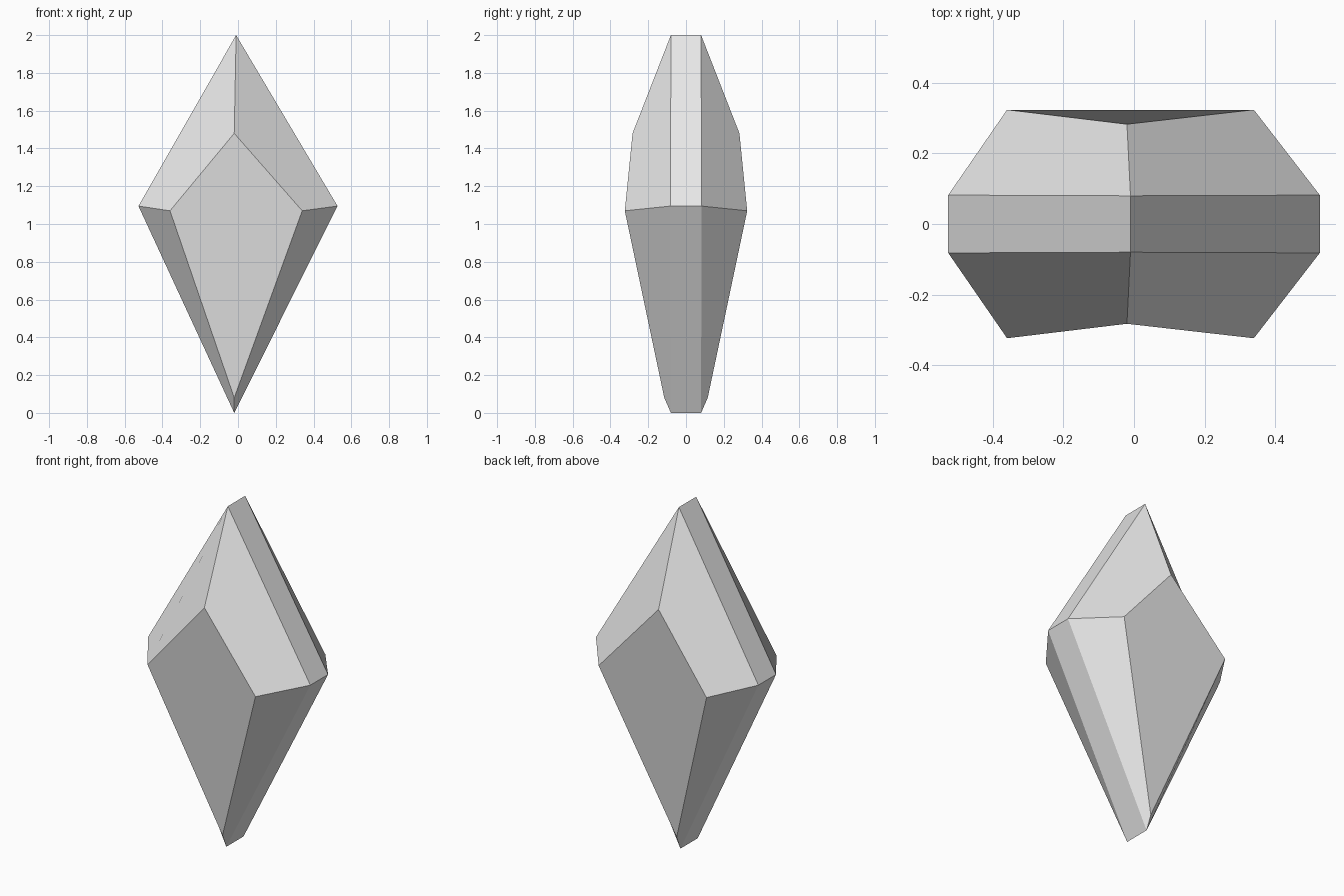
import bpy, bmesh

if "Cube" in bpy.data.objects:
    bpy.data.objects.remove(bpy.data.objects["Cube"])

# Outlines as (x, depth, z): top, right, bottom, left
RIM = [(-0.01, 0.08, 2.0), (0.527, 0.082, 1.095), (-0.02, 0.08, 0.0), (-0.527, 0.082, 1.095)]
TABLE = [(-0.02, 0.283, 1.48), (0.34, 0.324, 1.07), (-0.02, 0.115, 0.08), (-0.36, 0.324, 1.07)]

stone = bpy.data.materials.new("light grey")
stone.diffuse_color = (0.8, 0.8, 0.8, 1)
stone.use_nodes = True
stone.node_tree.nodes["Principled BSDF"].inputs["Base Color"].default_value = stone.diffuse_color

bm = bmesh.new()


def ring(points, side):
    return [bm.verts.new((x, side * y, z)) for x, y, z in points]


# Rings from the front table, over the girdle, to the back table
rings = [ring(TABLE, -1), ring(RIM, -1), ring(RIM, 1), ring(TABLE, 1)]
for a, b in zip(rings, rings[1:]):
    for i in range(4):
        j = (i + 1) % 4
        bm.faces.new((a[i], b[i], b[j], a[j]))

# Large kite facets: front folds top to bottom, back folds side to side
f = rings[0]
bm.faces.new((f[0], f[3], f[2], f[1])).normal_update()
k = rings[3]
bm.faces.new((k[1], k[2], k[3], k[0]))
bmesh.ops.recalc_face_normals(bm, faces=bm.faces[:])

mesh = bpy.data.meshes.new("crystal")
bm.to_mesh(mesh)
bm.free()
mesh.materials.append(stone)
bpy.context.collection.objects.link(bpy.data.objects.new("crystal", mesh))
